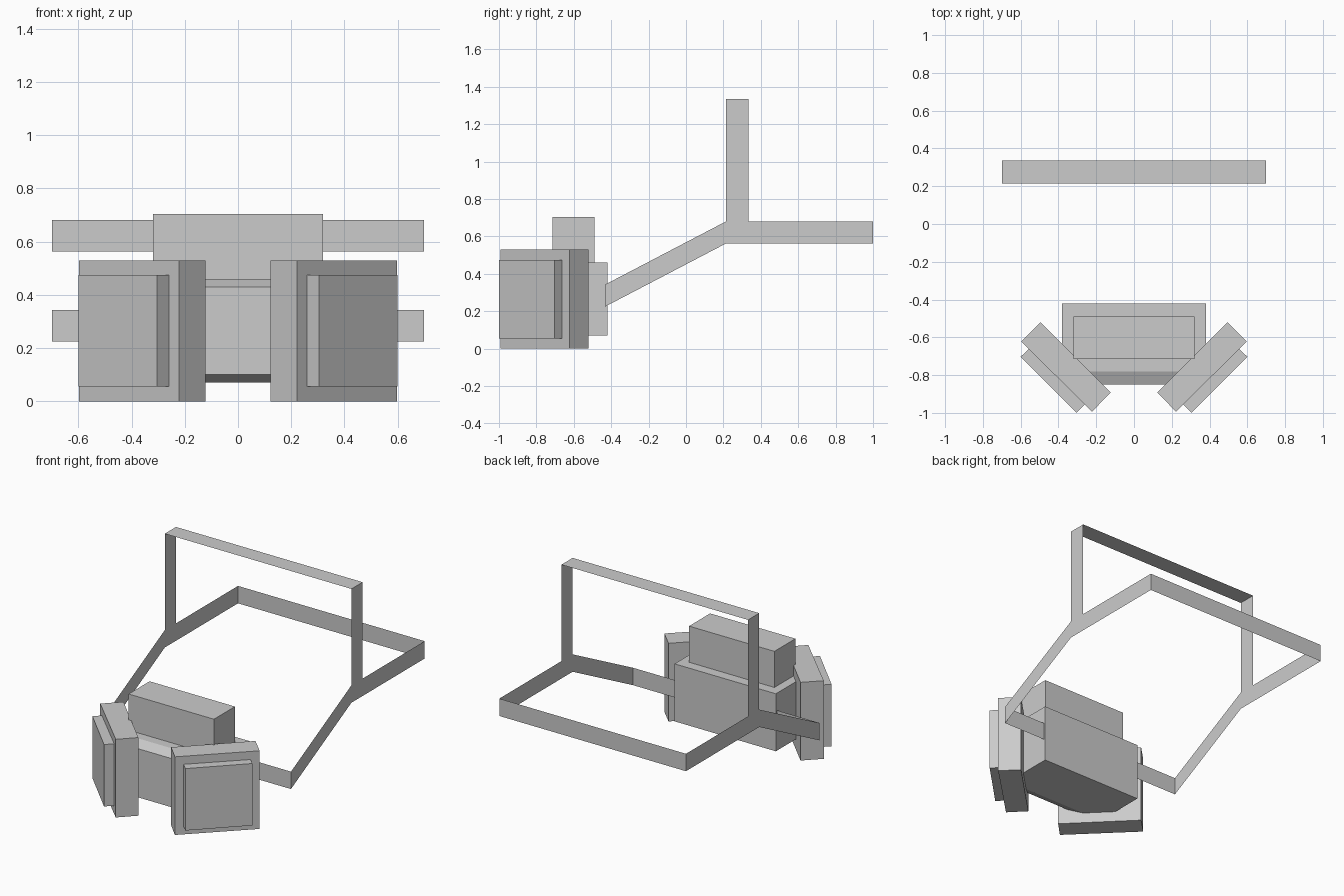
import bpy

if "Cube" in bpy.data.objects:
    bpy.data.objects.remove(bpy.data.objects["Cube"])


def make_object(name, verts, faces):
    mesh = bpy.data.meshes.new(name)
    mesh.from_pydata(verts, [], faces)
    mesh.update()
    obj = bpy.data.objects.new(name, mesh)
    bpy.context.collection.objects.link(obj)
    return obj


def loft(name, lower, upper):
    """Closed solid between two matching rings listed counter-clockwise seen from the upper end."""
    n = len(lower)
    sides = [(i, (i + 1) % n, (i + 1) % n + n, i + n) for i in range(n)]
    caps = [tuple(reversed(range(n))), tuple(range(n, 2 * n))]
    return make_object(name, list(lower) + list(upper), sides + caps)


def prism(name, footprint, z0, z1):
    return loft(name, [(x, y, z0) for x, y in footprint],
                [(x, y, z1) for x, y in footprint])


def ribbon(name, path, width, closed):
    """Thin strap: a path swept along the width vector."""
    n = len(path)
    edge = [tuple(p[k] + width[k] for k in range(3)) for p in path]
    count = n if closed else n - 1
    faces = [(i, (i + 1) % n, (i + 1) % n + n, i + n) for i in range(count)]
    return make_object(name, path + edge, faces)


def rect_xz(hx, z0, z1, y):
    return [(-hx, y, z0), (-hx, y, z1), (hx, y, z1), (hx, y, z0)]


# Main housing with a bevelled front
housing_rings = [rect_xz(0.38, 0.07, 0.46, -0.42),
                 rect_xz(0.38, 0.07, 0.46, -0.78),
                 rect_xz(0.35, 0.10, 0.43, -0.85)]
verts = [v for ring in housing_rings for v in ring]
faces = [(3, 2, 1, 0), (8, 9, 10, 11)]
for r in (0, 4):
    faces += [(r + i, r + (i + 1) % 4, r + (i + 1) % 4 + 4, r + i + 4) for i in range(4)]
housing = make_object("housing", verts, [tuple(reversed(f)) for f in faces])
import bmesh
bm = bmesh.new()
bm.from_mesh(housing.data)
bmesh.ops.recalc_face_normals(bm, faces=bm.faces)
bm.to_mesh(housing.data)
bm.free()

# Block on top of the housing
prism("top_block", [(-0.32, -0.715), (0.32, -0.715), (0.32, -0.49), (-0.32, -0.49)], 0.46, 0.705)

# Angled side panels, each with a raised plate
panel = [(0.123, -0.892), (0.222, -0.993), (0.598, -0.622), (0.495, -0.52)]
plate = [(0.26, -0.955), (0.305, -1.0), (0.6, -0.703), (0.556, -0.66)]
for side, sx in (("right", 1), ("left", -1)):
    for part, ring, z0, z1 in (("panel", panel, 0.0, 0.53), ("plate", plate, 0.055, 0.475)):
        ring = [(sx * x, y) for x, y in ring]
        prism(f"{side}_{part}", ring if sx > 0 else ring[::-1], z0, z1)

# Strap around the head
half = [(0.7, -0.432, 0.225), (0.7, 0.215, 0.563), (0.7, 1.0, 0.563)]
ribbon("head_strap", half + [(-x, y, z) for x, y, z in reversed(half)], (0, 0, 0.118), True)

# Strap over the head
ribbon("over_strap", [(0.7, 0.215, 0.68), (0.7, 0.215, 1.335),
                      (-0.7, 0.215, 1.335), (-0.7, 0.215, 0.68)], (0, 0.12, 0), False)
